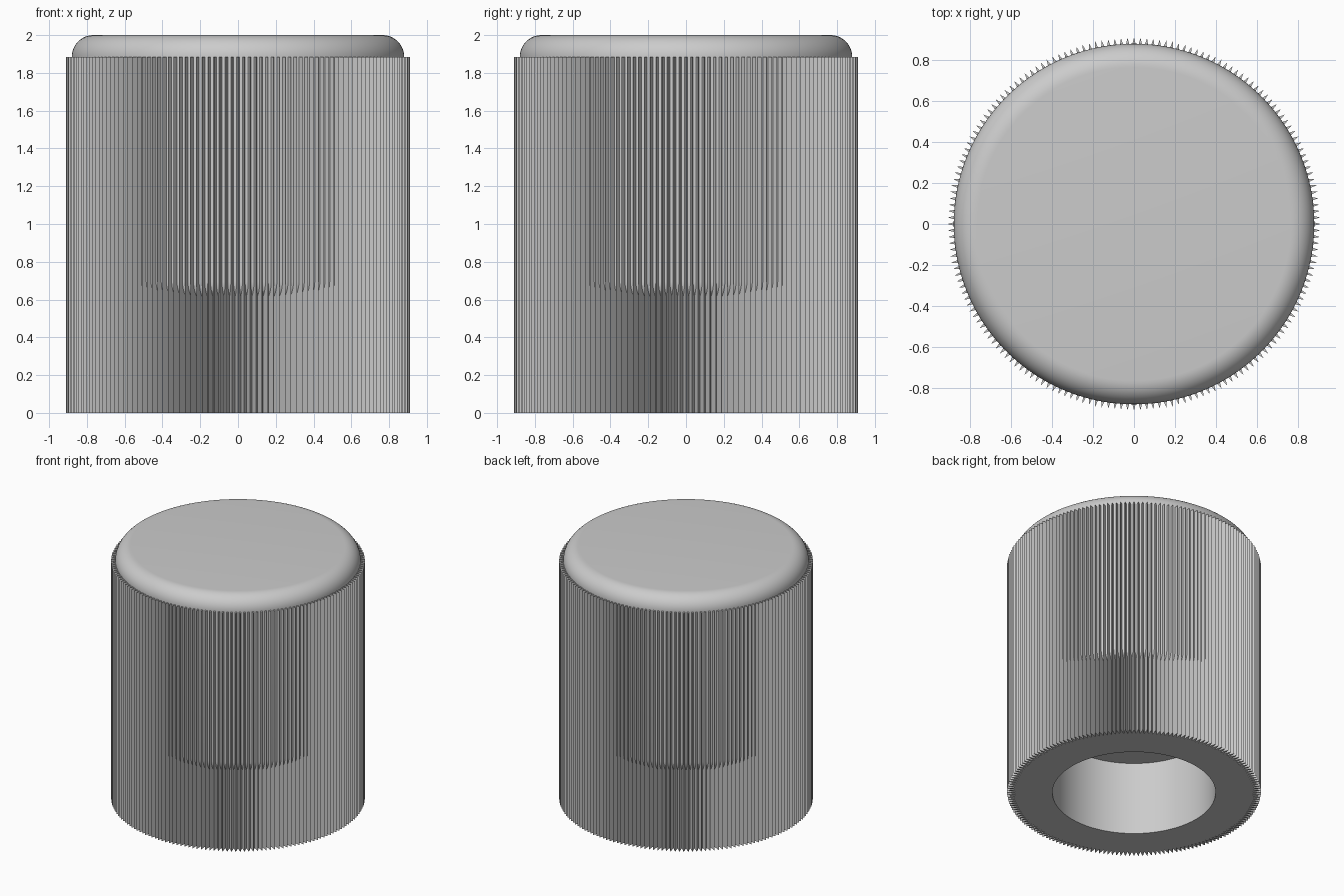
import bpy, bmesh
from math import cos, sin, pi, radians

cube = bpy.data.objects.get("Cube")
if cube:
    bpy.data.objects.remove(cube, do_unlink=True)

TEETH = 180
TIP, VALLEY, BORE = 0.91, 0.85, 0.585
SKIRT_TOP = 1.885
BODY_BOTTOM, BODY_TOP, BODY_R, ROUND = 0.58, 2.0, 0.88, 0.115

grey = bpy.data.materials.new("light grey")
grey.use_nodes = True
grey.diffuse_color = (0.6, 0.6, 0.6, 1)
grey.node_tree.nodes["Principled BSDF"].inputs["Base Color"].default_value = grey.diffuse_color


def finish(name, bm):
    bmesh.ops.recalc_face_normals(bm, faces=bm.faces)
    mesh = bpy.data.meshes.new(name)
    bm.to_mesh(mesh)
    bm.free()
    mesh.materials.append(grey)
    obj = bpy.data.objects.new(name, mesh)
    bpy.context.collection.objects.link(obj)
    bpy.ops.object.select_all(action="DESELECT")
    obj.select_set(True)
    bpy.context.view_layer.objects.active = obj
    bpy.ops.object.shade_smooth_by_angle(angle=radians(25))
    return obj


def ring(bm, radii, z):
    """Closed ring of vertices, cycling through the given radii."""
    n = 2 * TEETH
    return [bm.verts.new((radii[i % len(radii)] * cos(2 * pi * i / n),
                          radii[i % len(radii)] * sin(2 * pi * i / n), z)) for i in range(n)]


def bridge(bm, a, b):
    for i in range(len(a)):
        j = (i + 1) % len(a)
        bm.faces.new((a[i], a[j], b[j], b[i]))


# Knurled skirt: a tube whose outside is a ring of sharp vertical ribs
bm = bmesh.new()
loops = [ring(bm, radii, z) for radii, z in (
    ((TIP, VALLEY), 0), ((TIP, VALLEY), SKIRT_TOP), ((BORE,), SKIRT_TOP), ((BORE,), 0))]
for k in range(4):
    bridge(bm, loops[k], loops[(k + 1) % 4])
finish("knurled_skirt", bm)

# Rounded core: fills the rib valleys, domes over the top and closes the bore
bm = bmesh.new()
STEPS = 12
arc = [(BODY_R - ROUND + ROUND * cos(a), ROUND * sin(a))
       for a in (pi / 2 * i / STEPS for i in range(STEPS + 1))]
profile = [(r, BODY_BOTTOM + ROUND - h) for r, h in reversed(arc)]
profile += [(r, BODY_TOP - ROUND + h) for r, h in arc]
loops = [ring(bm, (r,), z) for r, z in profile]
for a, b in zip(loops, loops[1:]):
    bridge(bm, a, b)
bm.faces.new(loops[0])
bm.faces.new(loops[-1])
finish("rounded_core", bm)
